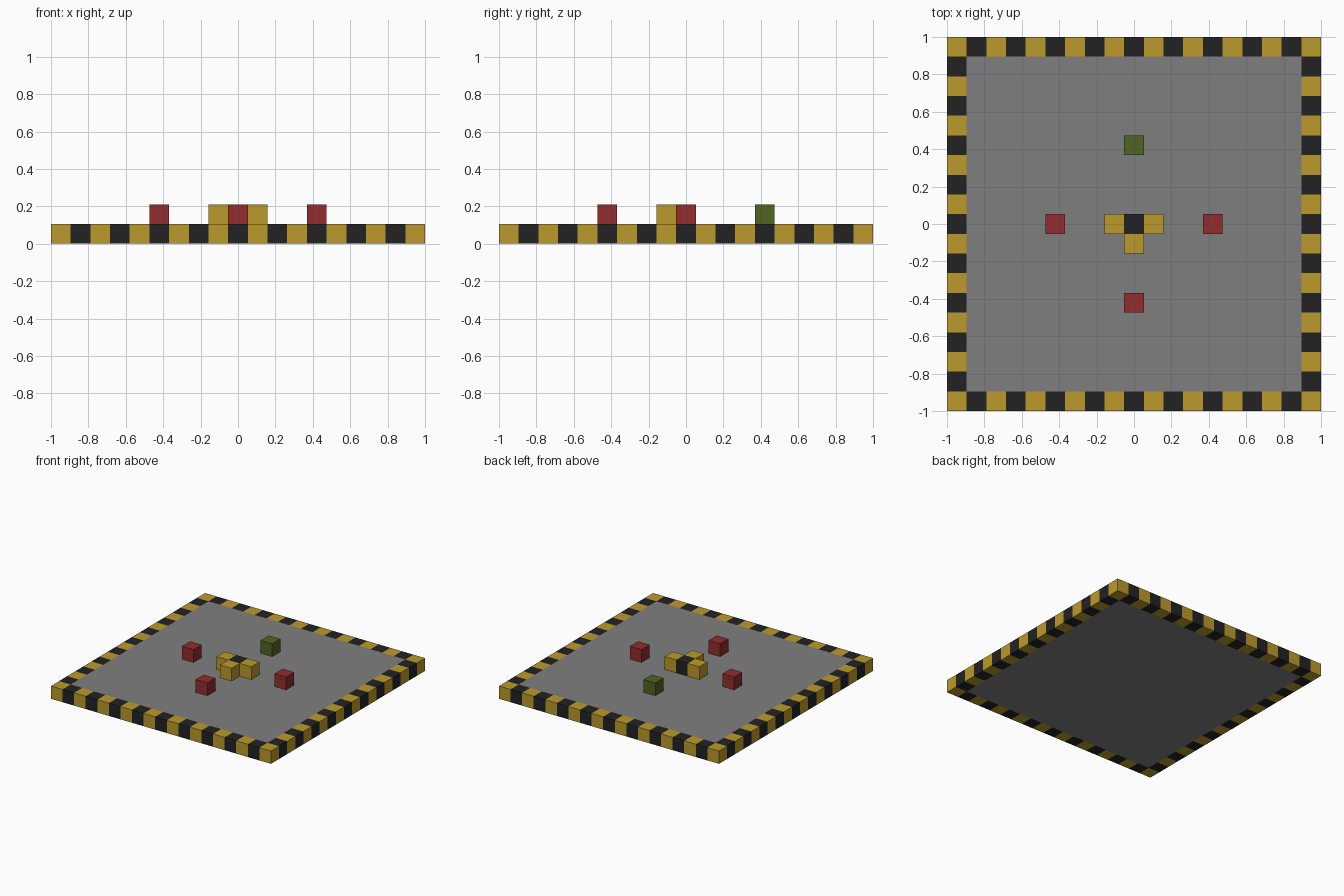
import bpy
import bmesh
from mathutils import Matrix, Vector

if "Cube" in bpy.data.objects:
    bpy.data.objects.remove(bpy.data.objects["Cube"])

CELLS = 19
U = 2 / CELLS  # side of one block


def make_material(name, rgb):
    # rgb is given in display values and converted to linear
    linear = [((c / 255 + 0.055) / 1.055) ** 2.4 for c in rgb] + [1]
    mat = bpy.data.materials.new(name)
    mat.use_nodes = True
    mat.diffuse_color = linear
    mat.node_tree.nodes["Principled BSDF"].inputs["Base Color"].default_value = linear
    return mat


yellow = make_material("yellow", (188, 154, 44))
black = make_material("black", (34, 34, 34))
grey = make_material("grey", (127, 127, 127))
red = make_material("red", (146, 44, 46))
green = make_material("green", (80, 101, 34))


def add_object(name, bm, *mats):
    mesh = bpy.data.meshes.new(name)
    bm.to_mesh(mesh)
    bm.free()
    for mat in mats:
        mesh.materials.append(mat)
    obj = bpy.data.objects.new(name, mesh)
    bpy.context.collection.objects.link(obj)
    return obj


def add_box(name, mat, col, row, level, width=1):
    # box placed in whole block units, centred on its column and row
    bm = bmesh.new()
    place = Matrix.Translation(Vector((col, row, level + 0.5)) * U)
    bmesh.ops.create_cube(bm, size=U, matrix=place @ Matrix.Diagonal((width, width, 1, 1)))
    return add_object(name, bm, mat)


# Striped border: outer ring of a grid, raised by one block
bm = bmesh.new()
bmesh.ops.create_grid(bm, x_segments=CELLS, y_segments=CELLS, size=1)
inner = [f for f in bm.faces
         if max(abs(c) for c in f.calc_center_median().xy) < 1 - U]
bmesh.ops.delete(bm, geom=inner, context="FACES")
raised = bmesh.ops.extrude_face_region(bm, geom=bm.faces[:], use_keep_orig=True)
top_verts = [g for g in raised["geom"] if isinstance(g, bmesh.types.BMVert)]
bmesh.ops.translate(bm, verts=top_verts, vec=(0, 0, U))
bmesh.ops.recalc_face_normals(bm, faces=bm.faces[:])
for face in bm.faces:
    # step inside the block behind the face to find its stripe
    p = face.calc_center_median() - face.normal * U / 2
    face.material_index = (int((p.x + 1) / U) + int((p.y + 1) / U)) % 2
add_object("striped_border", bm, yellow, black)

# Floor slab inside the border
add_box("floor", grey, 0, 0, 0, CELLS - 2)

# Central cluster
add_box("centre_block", black, 0, 0, 1)
for name, col, row in (("left", 1, 0), ("right", -1, 0), ("front", 0, -1)):
    add_box(name + "_inner_block", yellow, col, row, 1)
    add_box(name + "_marker", red, col * 4, row * 4, 1)
add_box("back_marker", green, 0, 4, 1)
